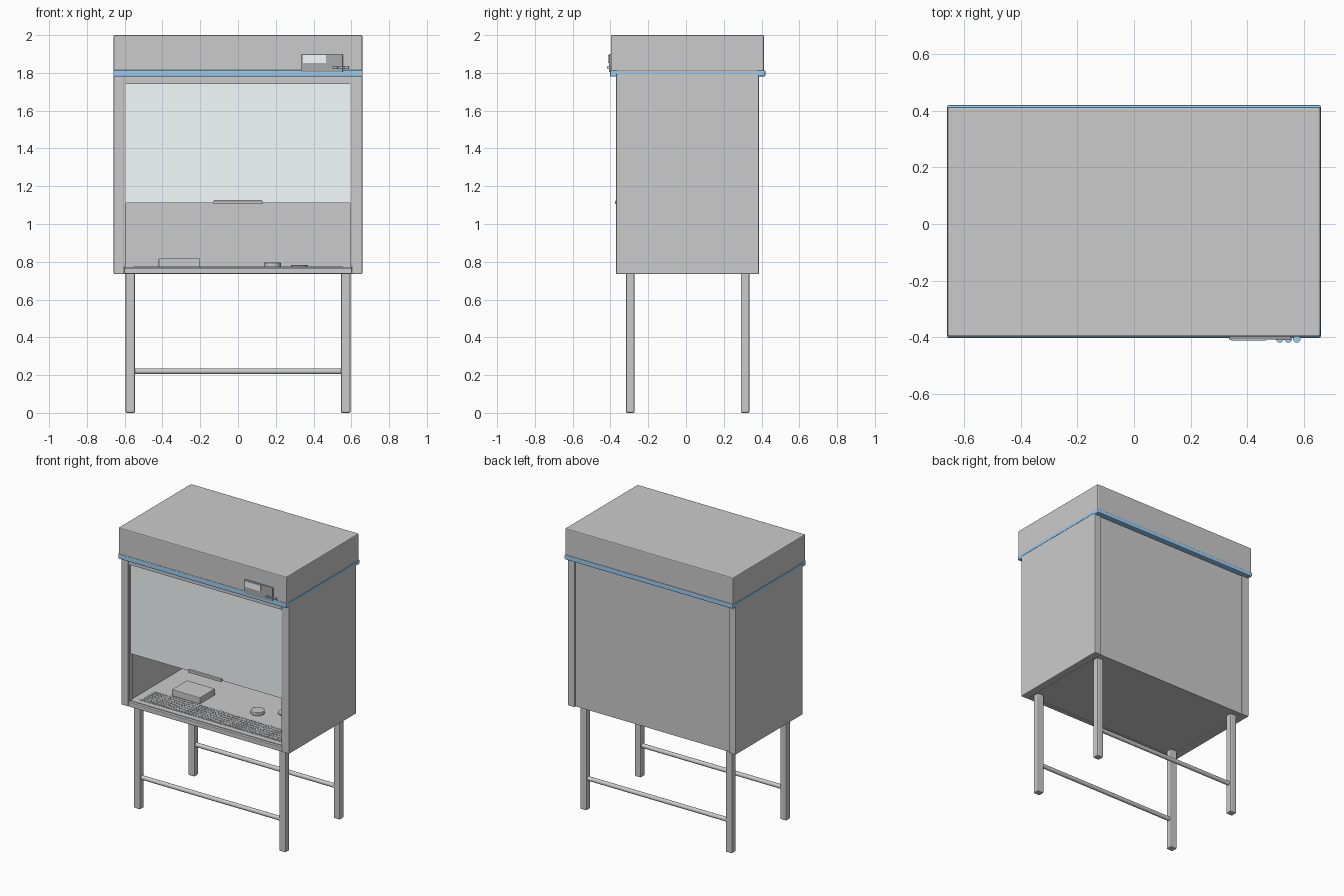
import bpy
import bmesh
from mathutils import Matrix

if "Cube" in bpy.data.objects:
    bpy.data.objects.remove(bpy.data.objects["Cube"])


def material(name, rgb):
    m = bpy.data.materials.new(name)
    m.diffuse_color = (*rgb, 1)
    m.use_nodes = True
    m.node_tree.nodes["Principled BSDF"].inputs["Base Color"].default_value = m.diffuse_color
    return m


LIGHT = material("light_metal", (0.9, 0.9, 0.9))
BLUE = material("blue_trim", (0.33, 0.62, 0.9))
GLASS = material("pale_glass", (0.91, 0.96, 0.97))
DARK = material("dark_plastic", (0.4, 0.41, 0.43))
SCREEN = material("screen", (0.93, 0.95, 0.97))


def finish(name, bm, mat, bevel=0, segments=2, smooth=False):
    me = bpy.data.meshes.new(name)
    bm.to_mesh(me)
    bm.free()
    ob = bpy.data.objects.new(name, me)
    bpy.context.collection.objects.link(ob)
    if mat:
        me.materials.append(mat)
    if bevel:
        mod = ob.modifiers.new("soft_edges", "BEVEL")
        mod.width = bevel
        mod.segments = segments
    if smooth:
        bpy.ops.object.select_all(action="DESELECT")
        ob.select_set(True)
        bpy.context.view_layer.objects.active = ob
        bpy.ops.object.shade_smooth_by_angle()
    return ob


def add_box(bm, x, y, z):
    size = Matrix.Diagonal((x[1] - x[0], y[1] - y[0], z[1] - z[0], 1))
    mid = Matrix.Translation((sum(x) / 2, sum(y) / 2, sum(z) / 2))
    bmesh.ops.create_cube(bm, size=1, matrix=mid @ size)


def box(name, x, y, z, mat=None, bevel=0):
    bm = bmesh.new()
    add_box(bm, x, y, z)
    return finish(name, bm, mat, bevel)


def cylinder(name, centre, r, h, mat=None, axis="Z", bevel=0):
    bm = bmesh.new()
    rot = Matrix.Rotation(1.5707963, 4, "Y") if axis == "X" else Matrix()
    bmesh.ops.create_cone(bm, cap_ends=True, segments=32, radius1=r, radius2=r,
                          depth=h, matrix=Matrix.Translation(centre) @ rot)
    return finish(name, bm, mat, bevel, smooth=True)


# cabinet shell
box("top_housing", (-0.658, 0.658), (-0.398, 0.413), (1.808, 2.0), bevel=0.006)
box("back_panel", (-0.61, 0.61), (0.35, 0.377), (0.74, 1.81))
box("floor_panel", (-0.61, 0.61), (-0.35, 0.36), (0.742, 0.755))
for side, s in (("left", -1), ("right", 1)):
    def xs(a, b):
        return tuple(sorted((s * a, s * b)))
    box(side + "_side_panel", xs(0.603, 0.658), (-0.37, 0.386), (0.735, 1.81), bevel=0.005)
    box(side + "_sash_track", xs(0.594, 0.605), (-0.364, -0.335), (0.775, 1.78))
    box(side + "_blue_strip", xs(0.64, 0.66), (-0.385, 0.40), (1.793, 1.81), BLUE)

# blue trim bars, front and back
box("front_blue_bar", (-0.66, 0.66), (-0.402, -0.365), (1.78, 1.815), BLUE, 0.006)
box("back_blue_bar", (-0.66, 0.66), (0.377, 0.42), (1.782, 1.814), BLUE, 0.006)

# sliding sash
box("sash_top_rail", (-0.6, 0.6), (-0.368, -0.345), (1.742, 1.785), LIGHT)
box("sash_glass", (-0.592, 0.592), (-0.36, -0.35), (1.11, 1.745), GLASS)
box("sash_handle", (-0.13, 0.13), (-0.376, -0.358), (1.105, 1.124), LIGHT, 0.004)

# work surface with a front lip and slotted air grille
box("work_surface", (-0.603, 0.603), (-0.35, 0.352), (0.75, 0.772), LIGHT)
box("front_lip", (-0.603, 0.603), (-0.37, -0.34), (0.736, 0.768), LIGHT, 0.004)
box("grille_plate", (-0.555, 0.555), (-0.31, -0.145), (0.77, 0.774), LIGHT)
bm = bmesh.new()
for row in range(6):
    y = -0.302 + row * 0.027
    for col in range(44):
        x = -0.545 + col * 0.0248
        add_box(bm, (x, x + 0.019), (y, y + 0.017), (0.772, 0.7755))
finish("grille_slots", bm, DARK)

# items on the work surface
box("sample_box", (-0.42, -0.2), (-0.14, 0.03), (0.772, 0.818), LIGHT, 0.004)
cylinder("round_dish", (0.182, -0.04, 0.784), 0.045, 0.024, LIGHT, bevel=0.003)
cylinder("flat_dish", (0.325, 0.06, 0.777), 0.045, 0.01, LIGHT, bevel=0.002)

# control panel
box("control_panel", (0.335, 0.555), (-0.408, -0.395), (1.804, 1.9), DARK, 0.003)
box("display_screen", (0.345, 0.465), (-0.414, -0.402), (1.853, 1.896), SCREEN)
for i in range(3):
    cylinder(f"control_button_{i + 1}", (0.515 + 0.03 * i, -0.406, 1.829), 0.013, 0.01, BLUE)

# stand: four legs and two round rails
for name, y in (("front", -0.295), ("back", 0.313)):
    for side, x in (("left", -0.57), ("right", 0.57)):
        box(f"{name}_{side}_leg", (x - 0.025, x + 0.025), (y - 0.023, y + 0.023),
            (0, 0.743), LIGHT, 0.007)
    cylinder(f"{name}_stand_rail", (0, y, 0.22), 0.015, 1.1, LIGHT, "X")
